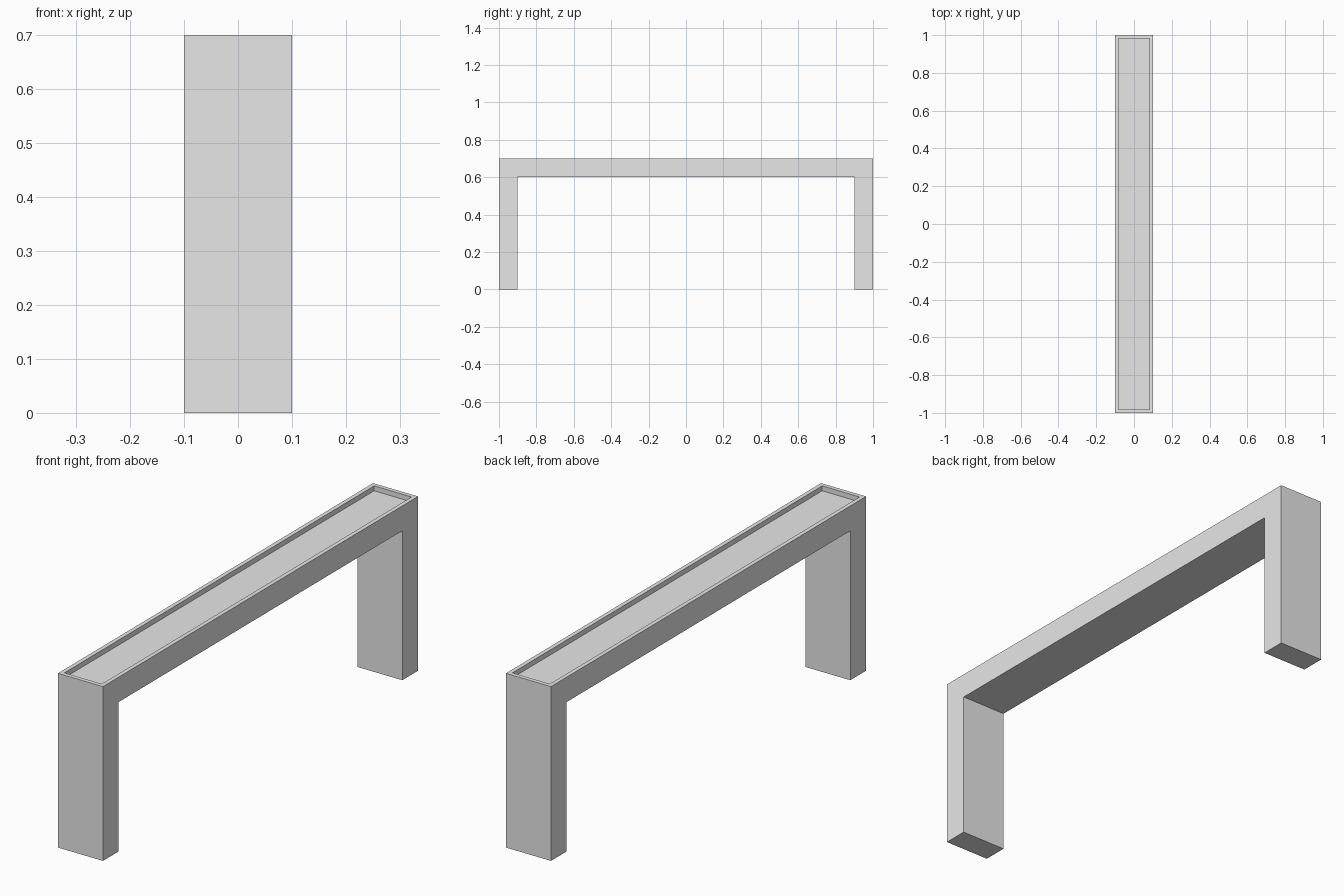
import bpy
import bmesh
from mathutils import Vector

LENGTH, WIDTH, HEIGHT = 2.0, 0.2, 0.7
THICK = 0.1          # legs and beam
RIM, DEPTH = 0.017, 0.02   # tray sunk into the top

cube = bpy.data.objects.get("Cube")
if cube:
    bpy.data.objects.remove(cube, do_unlink=True)

# Plain grey
grey = bpy.data.materials.new("light_grey")
grey.use_nodes = True
colour = (0.8, 0.8, 0.8, 1)
grey.diffuse_color = colour
grey.node_tree.nodes["Principled BSDF"].inputs["Base Color"].default_value = colour

# Arch profile, extruded across the width
end, inner, under = LENGTH / 2, LENGTH / 2 - THICK, HEIGHT - THICK
profile = [(-end, 0), (-inner, 0), (-inner, under), (inner, under),
           (inner, 0), (end, 0), (end, HEIGHT), (-end, HEIGHT)]
bm = bmesh.new()
side = bm.faces.new([bm.verts.new((-WIDTH / 2, y, z)) for y, z in profile])
extruded = bmesh.ops.extrude_face_region(bm, geom=[side])["geom"]
bmesh.ops.translate(bm, vec=(WIDTH, 0, 0),
                    verts=[v for v in extruded if isinstance(v, bmesh.types.BMVert)])
bmesh.ops.recalc_face_normals(bm, faces=bm.faces)

# Shallow tray with a thin rim along the top
top = max(bm.faces, key=lambda f: f.calc_center_median().z)
bmesh.ops.inset_region(bm, faces=[top], thickness=RIM, use_even_offset=True)
tray = bmesh.ops.extrude_face_region(bm, geom=[top])["geom"]
bmesh.ops.translate(bm, vec=Vector((0, 0, -DEPTH)),
                    verts=[v for v in tray if isinstance(v, bmesh.types.BMVert)])
if top.is_valid:
    bmesh.ops.delete(bm, geom=[top], context="FACES_ONLY")
bmesh.ops.recalc_face_normals(bm, faces=bm.faces)

mesh = bpy.data.meshes.new("table_frame")
bm.to_mesh(mesh)
bm.free()
mesh.materials.append(grey)
frame = bpy.data.objects.new("table_frame", mesh)
bpy.context.collection.objects.link(frame)
